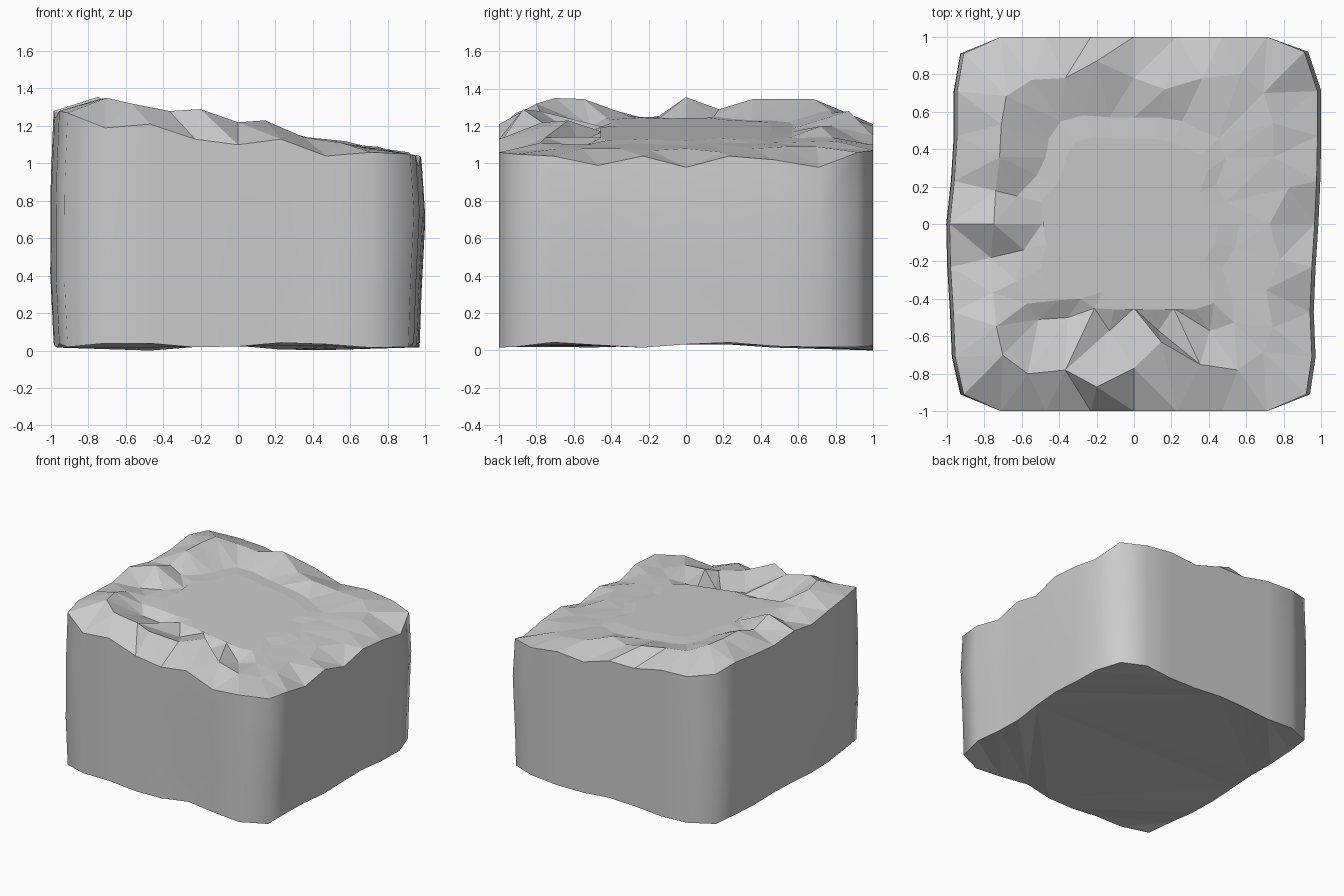
import bpy, bmesh, math

if "Cube" in bpy.data.objects:
    bpy.data.objects.remove(bpy.data.objects["Cube"])

# Rim of the block: 32 points, counter-clockwise from the front left corner
STEPS = (-0.71, -0.47, -0.23, 0, 0.23, 0.47, 0.71)
right_x = (0.95, 0.94, 0.95, 0.965, 0.975, 0.98, 0.98)
left_x = (-0.945, -0.945, -0.96, -0.985, -0.98, -0.965, -0.955)
outline = ([(-0.91, -0.91)] + [(s, -1) for s in STEPS] +
           [(0.92, -0.91)] + list(zip(right_x, STEPS)) +
           [(0.91, 0.92)] + [(-s, 1) for s in STEPS] +
           [(-0.91, 0.91)] + [(x, -s) for x, s in zip(left_x, STEPS)])

rim_z = (1.27, 1.19, 1.21, 1.13, 1.10, 1.13, 1.04, 1.06,
         1.05, 1.04, 0.99, 1.04, 0.98, 1.04, 1.02, 0.98,
         1.06, 1.07, 1.10, 1.08, 1.15, 1.15, 1.20, 1.21,
         1.25, 1.28, 1.25, 1.24, 1.28, 1.24, 1.26, 1.28)

# Raised rocky crest inside the rim: inset fraction and height
crest_f = (.77, .80, .78, .87, .77, .63, .75, .78,
           .75, .78, .75, .82, .75, .85, .76, .76,
           .76, .80, .78, .72, .78, .87, .78, .77,
           .75, .75, .76, .77, .76, .78, .78, .77)
crest_z = (1.35, 1.32, 1.28, 1.29, 1.22, 1.23, 1.14, 1.11,
           1.08, 1.08, 1.08, 1.07, 1.08, 1.06, 1.08, 1.09,
           1.09, 1.12, 1.14, 1.20, 1.20, 1.28, 1.27, 1.29,
           1.345, 1.345, 1.345, 1.29, 1.355, 1.23, 1.28, 1.345)

# Foot of the crest, around the sloping plateau
foot_f = (.56, .50, .45, .57, .45, .57, .45, .57,
          .58, .55, .50, .57, .58, .50, .45, .50,
          .50, .50, .55, .57, .57, .57, .58, .55,
          .50, .50, .55, .65, .50, .60, .65, .60)


def plateau_height(x, y):
    return 1.18 - 0.13 * x


def wall_ring(bm, t, swell_left, swell_right):
    """One level of the gently wavy side wall, t = 0 at the base, 1 at the rim."""
    ring = []
    for i, (x, y) in enumerate(outline):
        low = 0.03 + 0.014 * math.cos((i - 1.5) * 1.67) if i % 8 else 0.02
        low -= 0.016 if y > 0.95 else 0
        dx = -swell_left if x < -0.8 else swell_right if x > 0.8 else 0
        dy = 0.03 if (t < 0.7 and y < -0.95 and 0.1 < x < 0.4) else 0
        ring.append(bm.verts.new((x + dx, y + dy, low + (rim_z[i] - low) * t)))
    return ring


def inset_ring(bm, source, fractions, height):
    """Ring of points pulled towards the middle, height(i, x, y) gives z."""
    ring = []
    for i, (v, f) in enumerate(zip(source, fractions)):
        x, y = v.co.x * f, v.co.y * f
        ring.append(bm.verts.new((x, y, height(i, x, y))))
    return ring


def bridge(bm, a, b, smooth):
    n = len(a)
    for i in range(n):
        j = (i + 1) % n
        f = bm.faces.new((a[i], a[j], b[j], b[i]))
        f.smooth = smooth


bm = bmesh.new()

# Side walls
levels = [(0, 0.0, -0.01), (0.3, 0.018, 0.0), (0.7, 0.015, 0.02), (1, 0.0, 0.0)]
rings = [wall_ring(bm, *lv) for lv in levels]
for a, b in zip(rings, rings[1:]):
    bridge(bm, a, b, True)
rim = rings[-1]

# Faceted top: rim, crest, foot with a shallow ditch along the front, plateau
crest = inset_ring(bm, rim, crest_f, lambda i, x, y: crest_z[i])
foot = inset_ring(bm, rim, foot_f, lambda i, x, y:
                  plateau_height(x, y) - (0.05 if i in (0, 1, 3, 5, 7) else 0.01))
plateau = inset_ring(bm, foot, [0.8] * 32, lambda i, x, y: plateau_height(x, y))
for a, b in ((rim, crest), (crest, foot), (foot, plateau)):
    bridge(bm, a, b, False)
bm.faces.new(plateau)

# Underside
bm.faces.new(list(reversed(rings[0])))

# Stand on the ground and triangulate the rocky facets
lowest = min(v.co.z for v in bm.verts)
for v in bm.verts:
    v.co.z -= lowest
bmesh.ops.triangulate(bm, faces=[f for f in bm.faces if not f.smooth])
bmesh.ops.recalc_face_normals(bm, faces=bm.faces[:])

mesh = bpy.data.meshes.new("rock_block")
bm.to_mesh(mesh)
bm.free()
obj = bpy.data.objects.new("rock_block", mesh)
bpy.context.collection.objects.link(obj)
